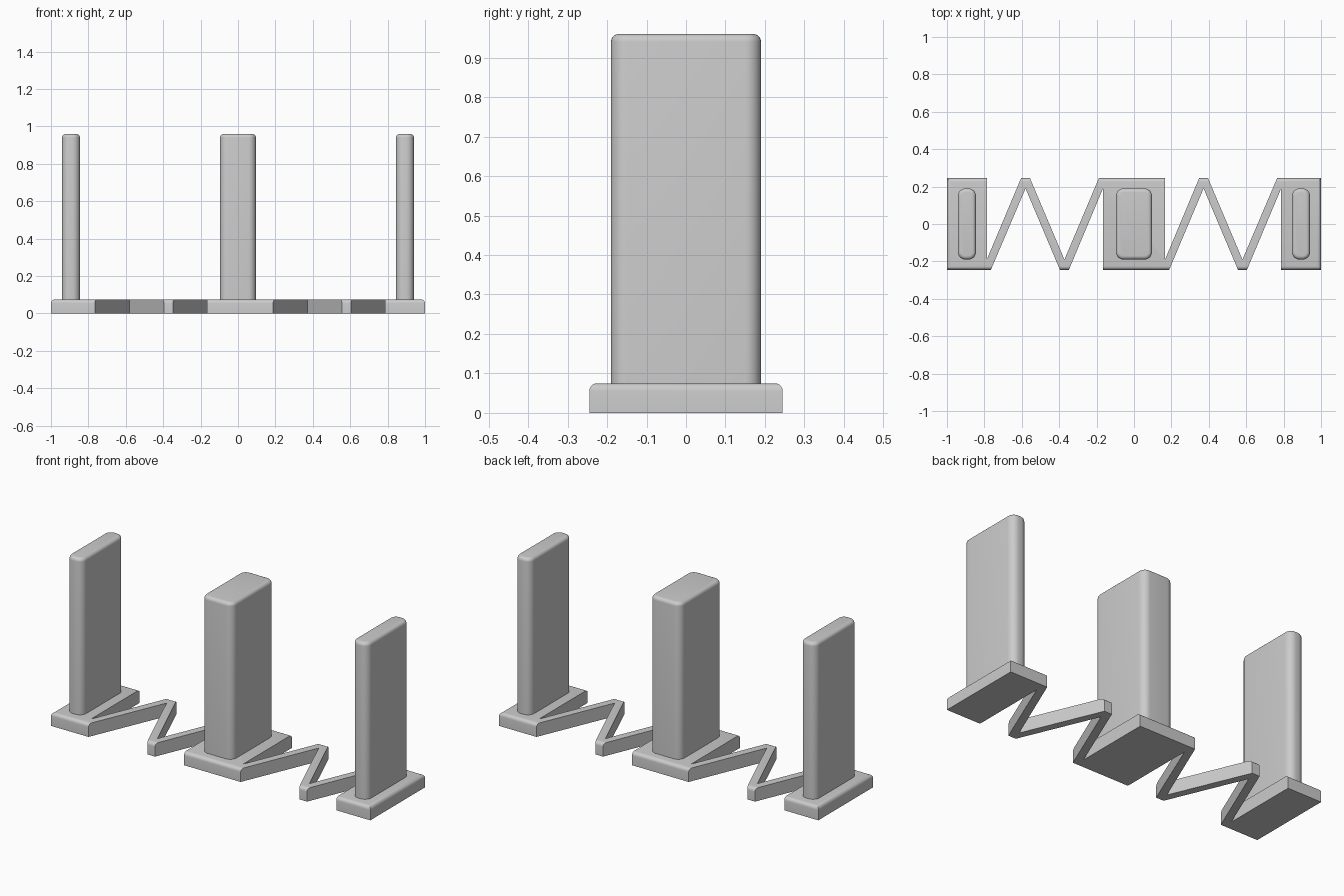
import bpy, bmesh, math

if "Cube" in bpy.data.objects:
    bpy.data.objects.remove(bpy.data.objects["Cube"], do_unlink=True)

HALF_LENGTH, HALF_DEPTH = 1.0, 0.245
BASE_TOP, HEIGHT = 0.075, 0.96

grey = bpy.data.materials.new("plain grey")
grey.use_nodes = True
grey.diffuse_color = (0.6, 0.6, 0.6, 1)
grey.node_tree.nodes["Principled BSDF"].inputs["Base Color"].default_value = (0.6, 0.6, 0.6, 1)


def prism(bm, outline, bottom, top):
    """Extrude a flat outline upwards into a closed solid."""
    face = bm.faces.new([bm.verts.new((x, y, bottom)) for x, y in outline])
    grown = bmesh.ops.extrude_face_region(bm, geom=[face], use_keep_orig=True)
    for v in grown["geom"]:
        if isinstance(v, bmesh.types.BMVert):
            v.co.z = top
    bmesh.ops.recalc_face_normals(bm, faces=bm.faces)


def round_edges(bm, rule, radius, segments):
    edges = [e for e in bm.edges if rule(*(v.co for v in e.verts))]
    bmesh.ops.bevel(bm, geom=edges, offset=radius, segments=segments,
                    profile=0.5, affect='EDGES', clamp_overlap=True)


def finish(bm, name):
    mesh = bpy.data.meshes.new(name)
    bm.to_mesh(mesh)
    bm.free()
    mesh.materials.append(grey)
    obj = bpy.data.objects.new(name, mesh)
    bpy.context.collection.objects.link(obj)
    bpy.ops.object.select_all(action='DESELECT')
    obj.select_set(True)
    bpy.context.view_layer.objects.active = obj
    bpy.ops.object.shade_smooth_by_angle(angle=math.radians(35))


# Base: three feet joined by zigzag strips; the back outline is the front turned half round
d, inner = HALF_DEPTH, 0.19
front = [(-HALF_LENGTH, -d), (-0.765, -d), (-0.58, inner), (-0.396, -d), (-0.348, -d),
         (-0.166, inner), (-0.166, -d), (0.188, -d), (0.372, inner), (0.556, -d),
         (0.604, -d), (0.787, inner), (0.787, -d), (HALF_LENGTH, -d)]
bm = bmesh.new()
prism(bm, front + [(-x, -y) for x, y in front], 0, BASE_TOP)


def outer_top(a, b):
    on_top = min(a.z, b.z) > BASE_TOP - 0.001
    on_side = abs(a.y - b.y) < 0.001 and abs(a.y) > d - 0.001
    on_end = abs(a.x - b.x) < 0.001 and abs(a.x) > HALF_LENGTH - 0.001
    return on_top and (on_side or on_end)


round_edges(bm, outer_top, 0.02, 5)
finish(bm, "zigzag_base")

# Upright panels: rounded corners, then a softer rounding round the top
for name, x, half in (("right_panel", -0.893, 0.048), ("middle_panel", 0, 0.096),
                      ("left_panel", 0.893, 0.048)):
    bm = bmesh.new()
    w = 0.19
    prism(bm, [(x - half, -w), (x + half, -w), (x + half, w), (x - half, w)],
          BASE_TOP - 0.01, HEIGHT)
    round_edges(bm, lambda a, b: abs(a.z - b.z) > 0.1, 0.04, 8)
    round_edges(bm, lambda a, b: min(a.z, b.z) > HEIGHT - 0.001, 0.02, 5)
    finish(bm, name)
